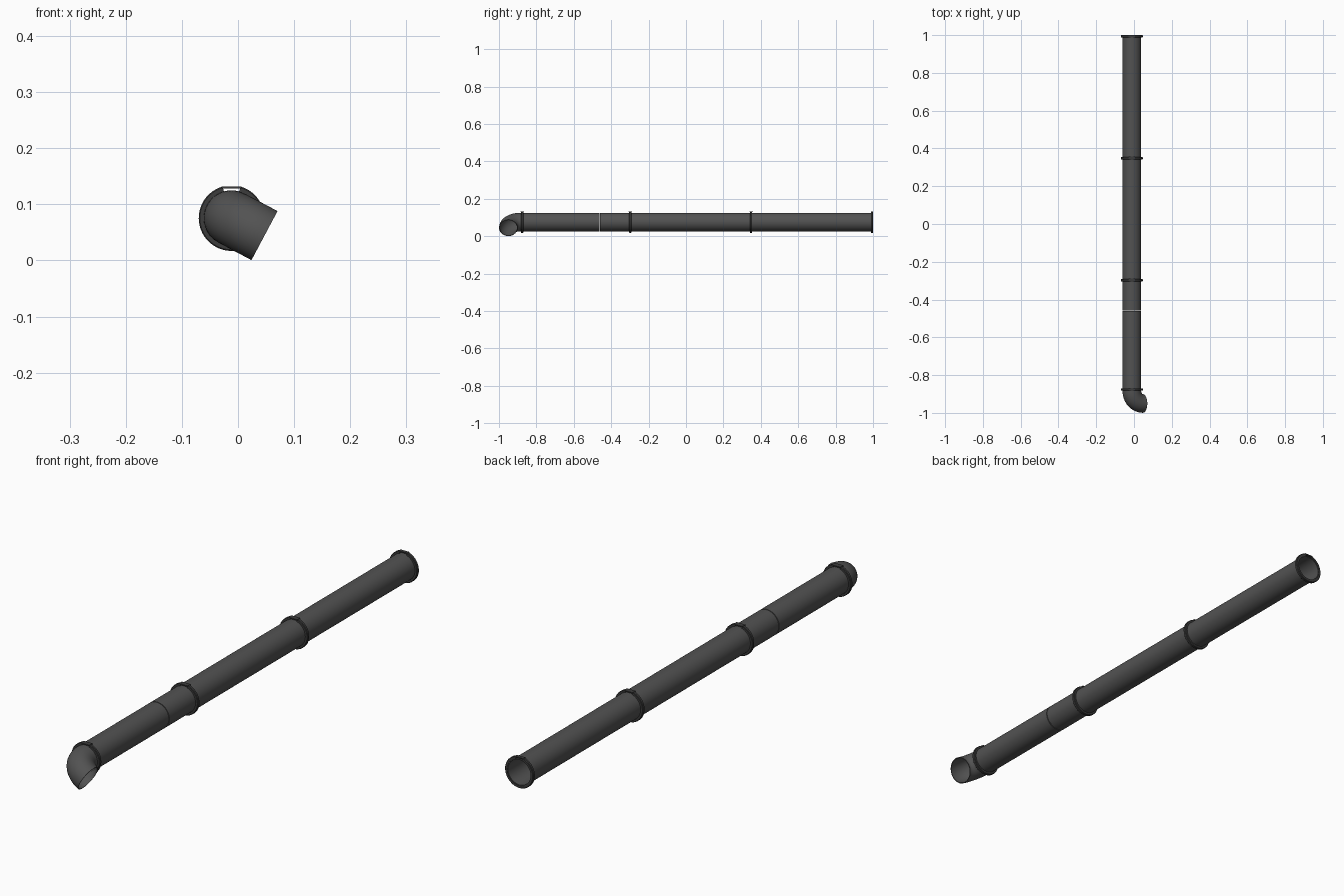
import bpy, bmesh, math
from mathutils import Vector

cube = bpy.data.objects.get("Cube")
if cube:
    bpy.data.objects.remove(cube, do_unlink=True)

CX, CZ = -0.0115, 0.0755        # pipe axis, running along y
R_OUT, R_IN = 0.0495, 0.0465    # pipe wall
R_RING = 0.0585                 # clamp ring
SEG = 48


def material(name, value):
    m = bpy.data.materials.new(name)
    m.diffuse_color = (value, value, value, 1)
    m.use_nodes = True
    b = m.node_tree.nodes["Principled BSDF"]
    b.inputs["Base Color"].default_value = (value, value, value, 1)
    b.inputs["Roughness"].default_value = 0.6
    return m


pipe_grey = material("pipe grey", 0.085)
clamp_grey = material("clamp dark grey", 0.045)


def finish(bm, name, mat):
    bmesh.ops.recalc_face_normals(bm, faces=bm.faces)
    mesh = bpy.data.meshes.new(name)
    bm.to_mesh(mesh)
    bm.free()
    mesh.materials.append(mat)
    ob = bpy.data.objects.new(name, mesh)
    bpy.context.collection.objects.link(ob)
    bpy.ops.object.select_all(action='DESELECT')
    ob.select_set(True)
    bpy.context.view_layer.objects.active = ob
    bpy.ops.object.shade_smooth_by_angle(angle=math.radians(35))
    return ob


def loft(name, sections, mat, closed):
    """Skin a row of closed cross-sections; cap the ends unless the row closes."""
    bm = bmesh.new()
    rows = [[bm.verts.new(p) for p in s] for s in sections]
    n = len(rows[0])
    pairs = list(zip(rows, rows[1:])) + ([(rows[-1], rows[0])] if closed else [])
    for a, b in pairs:
        for i in range(n):
            j = (i + 1) % n
            bm.faces.new((a[i], a[j], b[j], b[i]))
    if not closed:
        bm.faces.new(rows[0])
        bm.faces.new(rows[-1])
    return finish(bm, name, mat)


def revolve(name, profile, mat, gap=0.0):
    """Turn a (radius, y) profile about the pipe axis, leaving a gap at the top."""
    steps = SEG + 1 if gap else SEG
    sections = []
    for k in range(steps):
        a = math.pi / 2 + gap + (2 * math.pi - 2 * gap) * k / SEG
        sections.append([Vector((CX + r * math.cos(a), y, CZ + r * math.sin(a)))
                         for r, y in profile])
    return loft(name, sections, mat, closed=not gap)


# Two straight pipe lengths with a fine joint between them
for name, y0, y1 in (("front_pipe", -0.8835, -0.4615), ("rear_pipe", -0.4585, 0.998)):
    revolve(name, [(R_OUT, y0), (R_OUT, y1), (R_IN, y1), (R_IN, y0)], pipe_grey)

# Elbow: quarter bend toward the left and down, open at its end
BEND = 0.0665
out_dir = Vector((0.883, 0, -0.469)).normalized()
fwd = Vector((0, -1, 0))
side = out_dir.cross(fwd)
start = Vector((CX, -0.8835, CZ))


def bend_circle(t, r):
    radial = out_dir * math.cos(t) - fwd * math.sin(t)
    centre = start + out_dir * BEND * (1 - math.cos(t)) + fwd * BEND * math.sin(t)
    return [centre + radial * r * math.cos(a) + side * r * math.sin(a)
            for a in (2 * math.pi * i / SEG for i in range(SEG))]


angles = [math.pi / 2 * k / 14 for k in range(15)]
loft("outlet_elbow",
     [bend_circle(t, R_OUT) for t in angles] +
     [bend_circle(t, R_IN) for t in reversed(angles)], pipe_grey, closed=True)

# Split clamp rings, each bridged by a flat clasp on top
for i, y in enumerate((-0.876, -0.298, 0.348, 0.994), 1):
    h = 0.006
    revolve(f"clamp_ring_{i}",
            [(R_OUT - 0.001, y - h), (R_RING - 0.002, y - h), (R_RING, y - h + 0.002),
             (R_RING, y + h - 0.002), (R_RING - 0.002, y + h), (R_OUT - 0.001, y + h)],
            clamp_grey, gap=math.radians(16))
    bm = bmesh.new()
    bmesh.ops.create_cube(bm, size=1)
    depth = 0.012 if i == 4 else 0.018
    for v in bm.verts:
        v.co = Vector((CX + v.co.x * 0.036, y + v.co.y * depth, 0.1302 + v.co.z * 0.004))
    finish(bm, f"clamp_clasp_{i}", clamp_grey)
